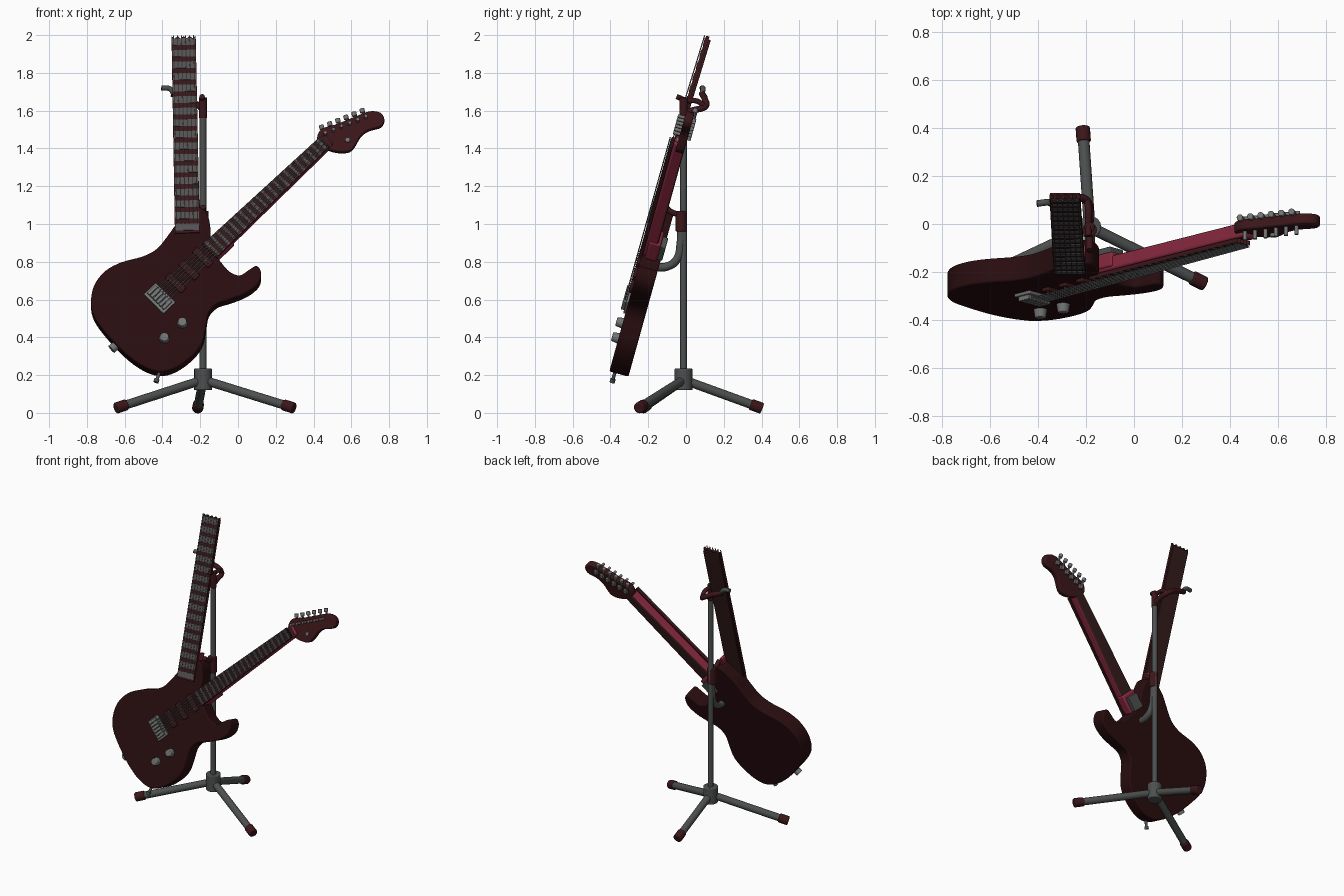
import bpy, bmesh, math
from mathutils import Vector, Matrix

cube = bpy.data.objects.get("Cube")
if cube:
    bpy.data.objects.remove(cube, do_unlink=True)


def material(name, red, green, blue):
    m = bpy.data.materials.new(name)
    m.use_nodes = True
    m.diffuse_color = (red, green, blue, 1)
    shader = next(n for n in m.node_tree.nodes if n.type == 'BSDF_PRINCIPLED')
    shader.inputs['Base Color'].default_value = m.diffuse_color
    return m


BODY = material("dark maroon lacquer", .022, .004, .005)
TRIM = material("maroon trim", .045, .008, .01)
PINK = material("crimson wood", .25, .022, .05)
BROWN = material("dark brown wood", .035, .011, .011)
STEEL = material("grey steel", .075, .08, .08)
CHROME = material("light grey metal", .17, .175, .175)
FRET = material("worn fret grey", .09, .085, .085)


def frame(origin, tip, normal):
    """Matrix whose y runs from origin to tip and whose z follows the normal."""
    y = (tip - origin).normalized()
    z = (normal - y * normal.dot(y)).normalized()
    m = Matrix((y.cross(z), y, z)).transposed().to_4x4()
    m.translation = origin
    return m


# The instrument leans back on its stand
LEAN = math.radians(15.5)
SIN, COS = math.sin(LEAN), math.cos(LEAN)
FRONT = Vector((0, -COS, SIN))
ROOT = Vector((0, -.467, 0))
LEANING = frame(ROOT, ROOT + Vector((0, SIN, COS)), FRONT)


def on(x, z, out=0):
    """Point on the leaning front plane, raised by out."""
    return LEANING @ Vector((x, z / COS, out))


def finish(name, bm, mat, matrix=Matrix(), bevel=0, sides=None):
    bmesh.ops.recalc_face_normals(bm, faces=bm.faces)
    if sides:
        for f in bm.faces:
            f.material_index = int(abs(f.normal.z) < .75)
    bm.transform(matrix)
    mesh = bpy.data.meshes.new(name)
    bm.to_mesh(mesh)
    bm.free()
    ob = bpy.data.objects.new(name, mesh)
    bpy.context.collection.objects.link(ob)
    for m in (mat, sides):
        if m:
            mesh.materials.append(m)
    if bevel:
        mod = ob.modifiers.new("rounded edge", 'BEVEL')
        mod.width, mod.segments, mod.limit_method = bevel, 3, 'ANGLE'
    bpy.ops.object.select_all(action='DESELECT')
    bpy.context.view_layer.objects.active = ob
    ob.select_set(True)
    bpy.ops.object.shade_smooth_by_angle(angle=math.radians(40))
    return ob


def prism(name, points, low, high, mat, matrix, bevel=0, sides=None):
    bm = bmesh.new()
    face = bm.faces.new([bm.verts.new((p[0], p[1], low)) for p in points])
    made = bmesh.ops.extrude_face_region(bm, geom=[face])['geom']
    top = [v for v in made if isinstance(v, bmesh.types.BMVert)]
    bmesh.ops.translate(bm, verts=top, vec=(0, 0, high - low))
    return finish(name, bm, mat, matrix, bevel, sides)


def block(name, x, y, wide, tall, low, high, mat, matrix, bevel=0):
    pts = [(x + i * wide / 2, y + j * tall / 2)
           for i, j in ((-1, -1), (1, -1), (1, 1), (-1, 1))]
    return prism(name, pts, low, high, mat, matrix, bevel)


def rod(name, a, b, radius, mat, end_radius=None, segments=16, bevel=0):
    a, b = Vector(a), Vector(b)
    bm = bmesh.new()
    bmesh.ops.create_cone(bm, cap_ends=True, segments=segments, radius1=radius,
                          radius2=end_radius or radius, depth=(b - a).length)
    turn = (b - a).to_track_quat('Z', 'Y').to_matrix().to_4x4()
    return finish(name, bm, mat, Matrix.Translation((a + b) / 2) @ turn, bevel)


def tube(name, points, radius, mat):
    curve = bpy.data.curves.new(name, 'CURVE')
    curve.dimensions, curve.bevel_depth, curve.use_fill_caps = '3D', radius, True
    spline = curve.splines.new('BEZIER')
    spline.bezier_points.add(len(points) - 1)
    for knot, p in zip(spline.bezier_points, points):
        knot.co = p
        knot.handle_left_type = knot.handle_right_type = 'AUTO'
    ob = bpy.data.objects.new(name, curve)
    bpy.context.collection.objects.link(ob)
    curve.materials.append(mat)
    bpy.ops.object.select_all(action='DESELECT')
    bpy.context.view_layer.objects.active = ob
    ob.select_set(True)
    bpy.ops.object.convert(target='MESH')
    bpy.ops.object.shade_smooth_by_angle(angle=math.radians(50))


def rounded(points, steps=4):
    """Closed smooth outline through front-view points."""
    pts = [Vector((x, z / COS)) for x, z in points]
    out = []
    for i, b in enumerate(pts):
        a, c, d = pts[i - 1], pts[(i + 1) % len(pts)], pts[(i + 2) % len(pts)]
        for k in range(steps):
            t = k / steps
            out.append(b + ((c - a) * t + (a * 2 - b * 5 + c * 4 - d) * t * t
                            + (b * 3 - a - c * 3 + d) * t ** 3) / 2)
    return out


# Body with two horns
body_line = [(-.32, 1.01), (-.27, 1.055), (-.215, 1.09), (-.165, 1.06), (-.145, .97),
             (-.145, .88), (-.09, .8), (-.045, .75), (.01, .73), (.06, .76),
             (.1, .78), (.122, .745), (.11, .69), (.05, .64), (-.035, .605),
             (-.11, .58), (-.155, .53), (-.17, .45), (-.19, .37), (-.245, .3),
             (-.33, .24), (-.415, .22), (-.505, .25), (-.6, .32), (-.695, .42),
             (-.76, .51), (-.778, .59), (-.76, .68), (-.7, .755), (-.615, .8),
             (-.505, .83), (-.43, .87), (-.375, .935)]
prism("body", rounded(body_line), -.105, 0, BODY, LEANING, .015)

# Headstock
head_line = [(.42, 1.45), (.44, 1.51), (.515, 1.535), (.615, 1.575), (.695, 1.605),
             (.755, 1.597), (.775, 1.56), (.755, 1.525), (.695, 1.507),
             (.65, 1.475), (.605, 1.405), (.55, 1.39), (.475, 1.405)]
prism("headstock", rounded(head_line), -.07, -.025, TRIM, LEANING, .008)


def fretted_board(name, m, start, end, wide, narrow, frets, fill, string_start):
    """Fingerboard with frets and six strings; half widths wide to narrow."""
    half = lambda y: wide + (narrow - wide) * (y - start) / (end - start)
    teeth = [(narrow * (1 - i / 4), end - .015 * (i % 2)) for i in range(9)]
    prism(name + "_fingerboard", [(-wide, start), (wide, start)] + teeth,
          -.006, .012, TRIM, m)
    gap = (end - start) / frets
    for i in range(frets):
        y = start + gap * (i + .5)
        block(f"{name}_fret_{i}", 0, y, half(y) * 1.9, gap * fill, .01, .015, FRET, m)
    for i in range(6):
        s = (i - 2.5) / 3
        rod(f"{name}_string_{i}", m @ Vector((s * wide, string_start, .022)),
            m @ Vector((s * narrow, end, .02)), .003, CHROME, segments=6)


# Main neck, rising to the left from the bridge
bridge, nut = on(-.415, .605), on(.458, 1.432)
NECK = frame(bridge, nut, FRONT)
LENGTH = (nut - bridge).length
fretted_board("neck", NECK, .37, LENGTH, .052, .037, 21, .4, 0)
shaft = [(-.05, .39), (.05, .39), (.036, LENGTH + .03), (-.036, LENGTH + .03)]
prism("neck_shaft", shaft, -.07, -.006, BROWN, NECK, .012, sides=PINK)
block("neck_heel", 0, .44, .11, .13, -.085, -.02, PINK, NECK, .01)
block("neck_plate", 0, .43, .08, .1, -.113, -.08, STEEL, NECK, .004)

# Bridge, pickups, guard and controls
block("bridge_plate", 0, 0, .15, .09, -.002, .012, CHROME, NECK, .004)
for i in range(6):
    block(f"saddle_{i}", (i - 2.5) * .022, 0, .016, .06, .01, .03, CHROME, NECK)
for i, y in enumerate((.12, .22, .32)):
    block(f"pickup_{i}", 0, y, .12, .04, -.002, .014, TRIM, NECK, .005)
    for j in range(6):
        x = (j - 2.5) * .017
        rod(f"pickup_pole_{i}_{j}", NECK @ Vector((x, y, .01)),
            NECK @ Vector((x, y, .018)), .004, STEEL, segments=8)
for x, z in ((-.39, .395), (-.295, .475)):
    rod("control_knob", on(x, z, -.005), on(x, z, .035), .029, CHROME, .023, bevel=.004)
rod("output_jack", on(-.64, .375, -.05), on(-.67, .35, -.05), .024, CHROME)
rod("strap_pin", on(-.41, .24, -.03), on(-.432, .175, -.03), .009, STEEL)
rod("strap_pin_end", on(-.428, .188, -.03), on(-.435, .17, -.03), .014, STEEL)

# Six tuners along the upper edge of the headstock
for i in range(6):
    x, z = .45 + .043 * i, 1.497 + .0175 * i
    rod(f"tuner_post_{i}", on(x + .012, z - .015, -.04), on(x + .012, z - .015, .012),
        .009, CHROME, segments=10)
    rod(f"tuner_shaft_{i}", on(x + .01, z - .02, -.075), on(x - .005, z + .03, -.07),
        .007, CHROME, segments=8)
    rod(f"tuner_button_{i}", on(x - .004, z + .022, -.07), on(x - .01, z + .045, -.07),
        .014, CHROME, segments=10, bevel=.004)
    block(f"tuner_housing_{i}", x + .014, (z - .02) / COS, .026, .03,
          -.088, -.068, CHROME, LEANING, .004)
rod("string_retainer", on(.58, 1.45, -.03), on(.58, 1.45, -.012), .013, CHROME)

# Upright second neck
foot, crown = Vector((-.268, -.2, .95)), Vector((-.288, .118, 1.992))
UPRIGHT = frame(foot, crown, FRONT)
TALL = (crown - foot).length
fretted_board("upright", UPRIGHT, 0, TALL, .066, .064, 17, .58, .05)
block("upright_back", 0, TALL / 2, .126, TALL - .03, -.018, -.005, BROWN, UPRIGHT, .004)
block("upright_heel", .06, .11, .02, .16, -.06, -.01, PINK, UPRIGHT, .004)

# Stand: pole, hub and three legs
PX, PY = -.185, -.013
rod("stand_pole", (PX, PY, .2), (PX, PY, 1.6), .018, STEEL)
rod("pole_cap", (PX, PY, 1.56), (PX, PY, 1.67), .022, TRIM, bevel=.004)
rod("stand_hub", (PX, PY, .12), (PX, PY, .235), .048, STEEL, bevel=.006)
for side, x, y in (("left", .275, -.24), ("right", -.625, -.22), ("back", -.212, .38)):
    top, end = Vector((PX, PY, .175)), Vector((x, y, .032))
    rod(side + "_leg", top, end, .024, STEEL)
    rod(side + "_leg_tip", end - (end - top).normalized() * .04,
        end + (end - top).normalized() * .025, .03, TRIM, bevel=.006)

# Yoke holding the upright neck
tube("yoke_bar", [(-.35, .085, 1.69), (-.27, .1, 1.66), (-.2, .1, 1.62),
                  (PX, .03, 1.6), (PX, PY, 1.58)], .017, TRIM)
tube("yoke_right_prong", [(-.195, .1, 1.62), (-.19, .06, 1.65), (-.19, 0, 1.655),
                          (-.19, -.05, 1.675)], .014, TRIM)
tube("yoke_left_prong", [(-.34, .085, 1.69), (-.36, .09, 1.715), (-.405, .085, 1.72)],
     .014, STEEL)

# Lower cradle behind the body
tube("cradle_arm", [(PX, -.025, 1.02), (PX, -.028, .9), (PX, -.05, .81),
                    (PX, -.1, .775), (PX, -.15, .77)], .022, STEEL)
rod("cradle_collar", (PX, -.025, .96), (PX, -.025, 1.07), .03, TRIM, bevel=.005)
tube("cradle_hook", [(PX, -.025, 1.05), (PX, -.07, 1.06), (PX, -.11, 1.09)], .015, TRIM)
